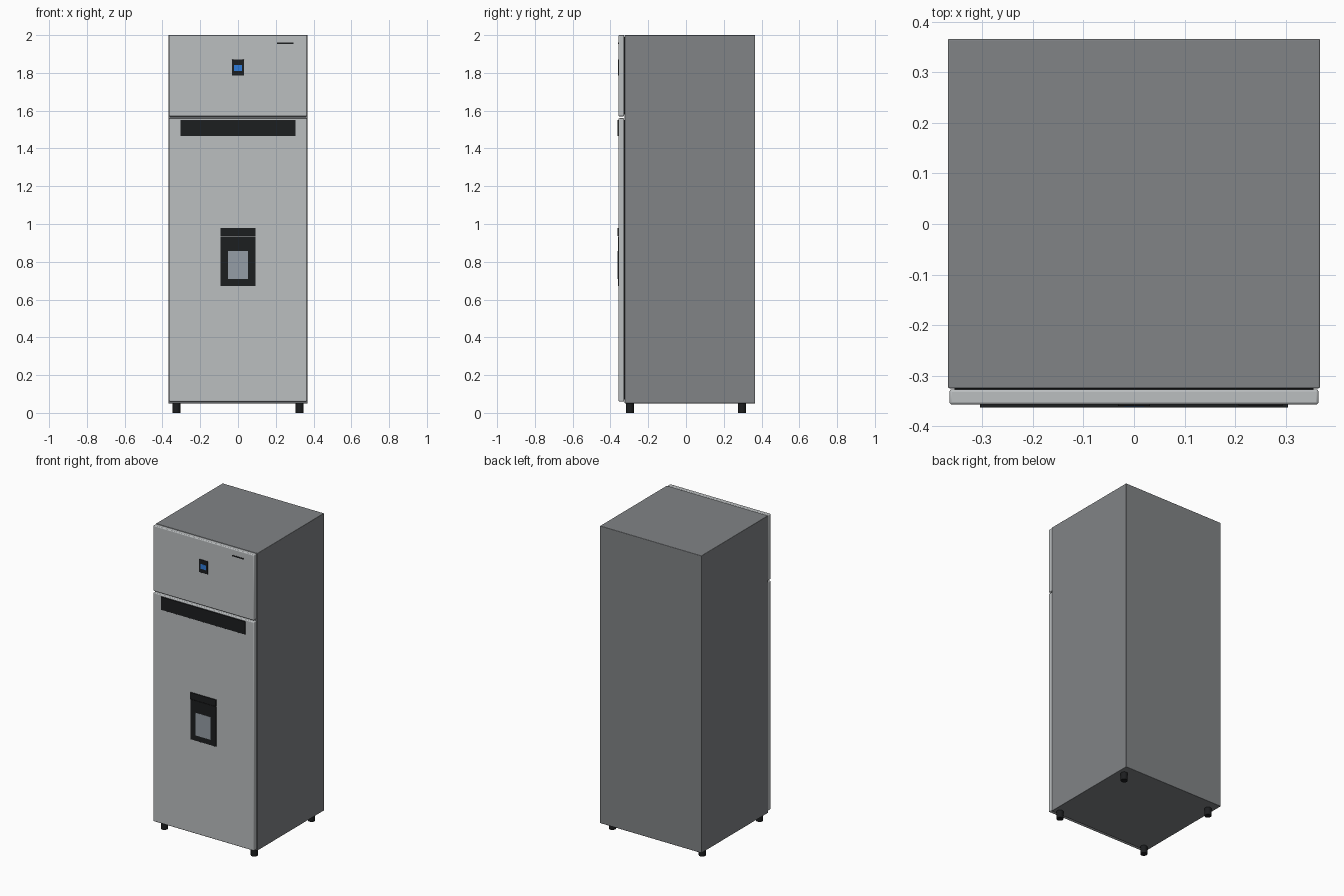
import bpy, bmesh

if "Cube" in bpy.data.objects:
    bpy.data.objects.remove(bpy.data.objects["Cube"])


def material(name, rgb):
    m = bpy.data.materials.new(name)
    m.diffuse_color = (*rgb, 1)
    m.use_nodes = True
    m.node_tree.nodes["Principled BSDF"].inputs["Base Color"].default_value = m.diffuse_color
    return m


STEEL = material("door_steel", (0.50, 0.52, 0.53))
BODY = material("cabinet_grey", (0.22, 0.23, 0.24))
BLACK = material("black_plastic", (0.012, 0.013, 0.014))
BLUE = material("screen_blue", (0.03, 0.2, 0.7))
SILVER = material("recess_silver", (0.30, 0.34, 0.38))


def finish(name, bm, mat, bevel=0):
    me = bpy.data.meshes.new(name)
    bm.to_mesh(me)
    bm.free()
    me.materials.append(mat)
    ob = bpy.data.objects.new(name, me)
    bpy.context.collection.objects.link(ob)
    if bevel:
        b = ob.modifiers.new("bevel", 'BEVEL')
        b.width, b.segments = bevel, 3
    bpy.context.view_layer.objects.active = ob
    ob.select_set(True)
    bpy.ops.object.shade_smooth_by_angle()
    ob.select_set(False)
    return ob


def box(name, x, y, z, mat, bevel=0):
    bm = bmesh.new()
    bmesh.ops.create_cube(bm, size=1)
    for v in bm.verts:
        v.co = [(r[0] + r[1]) / 2 + c * (r[1] - r[0]) for r, c in zip((x, y, z), v.co)]
    return finish(name, bm, mat, bevel)


# Cabinet and the two doors
box("cabinet", (-0.368, 0.368), (-0.325, 0.366), (0.05, 2.0), BODY, 0.003)
for name, z in (("lower_door", (0.06, 1.56)), ("freezer_door", (1.57, 2.0))):
    box(name, (-0.365, 0.365), (-0.357, -0.327), z, STEEL, 0.005)
    box(name + "_gasket", (-0.355, 0.355), (-0.33, -0.322), (z[0] + 0.01, z[1] - 0.01), BLACK)

# Wide handle strip at the top of the lower door
box("handle_strip", (-0.305, 0.305), (-0.363, -0.35), (1.465, 1.55), BLACK, 0.001)

# Water dispenser: surround, control panel and silver back plate
box("dispenser_surround", (-0.093, 0.093), (-0.361, -0.35), (0.672, 0.935), BLACK, 0.001)
box("dispenser_panel", (-0.093, 0.093), (-0.363, -0.35), (0.937, 0.98), BLACK, 0.001)
box("dispenser_plate", (-0.054, 0.054), (-0.3625, -0.35), (0.708, 0.857), SILVER)

# Freezer door display and plain trim bar
box("display_panel", (-0.032, 0.032), (-0.360, -0.35), (1.785, 1.87), BLACK, 0.001)
box("display_screen", (-0.02, 0.02), (-0.361, -0.35), (1.81, 1.842), BLUE)
box("trim_bar", (0.207, 0.295), (-0.359, -0.35), (1.952, 1.96), BLACK)

# Four round feet
for sx, xn in ((-1, "left"), (1, "right")):
    for sy, yn in ((-1, "front"), (1, "back")):
        bm = bmesh.new()
        bmesh.ops.create_cone(bm, cap_ends=True, segments=24, radius1=0.021,
                              radius2=0.021, depth=0.052)
        bmesh.ops.translate(bm, verts=bm.verts, vec=(sx * 0.326, sy * 0.297, 0.026))
        finish(f"{yn}_{xn}_foot", bm, BLACK)
